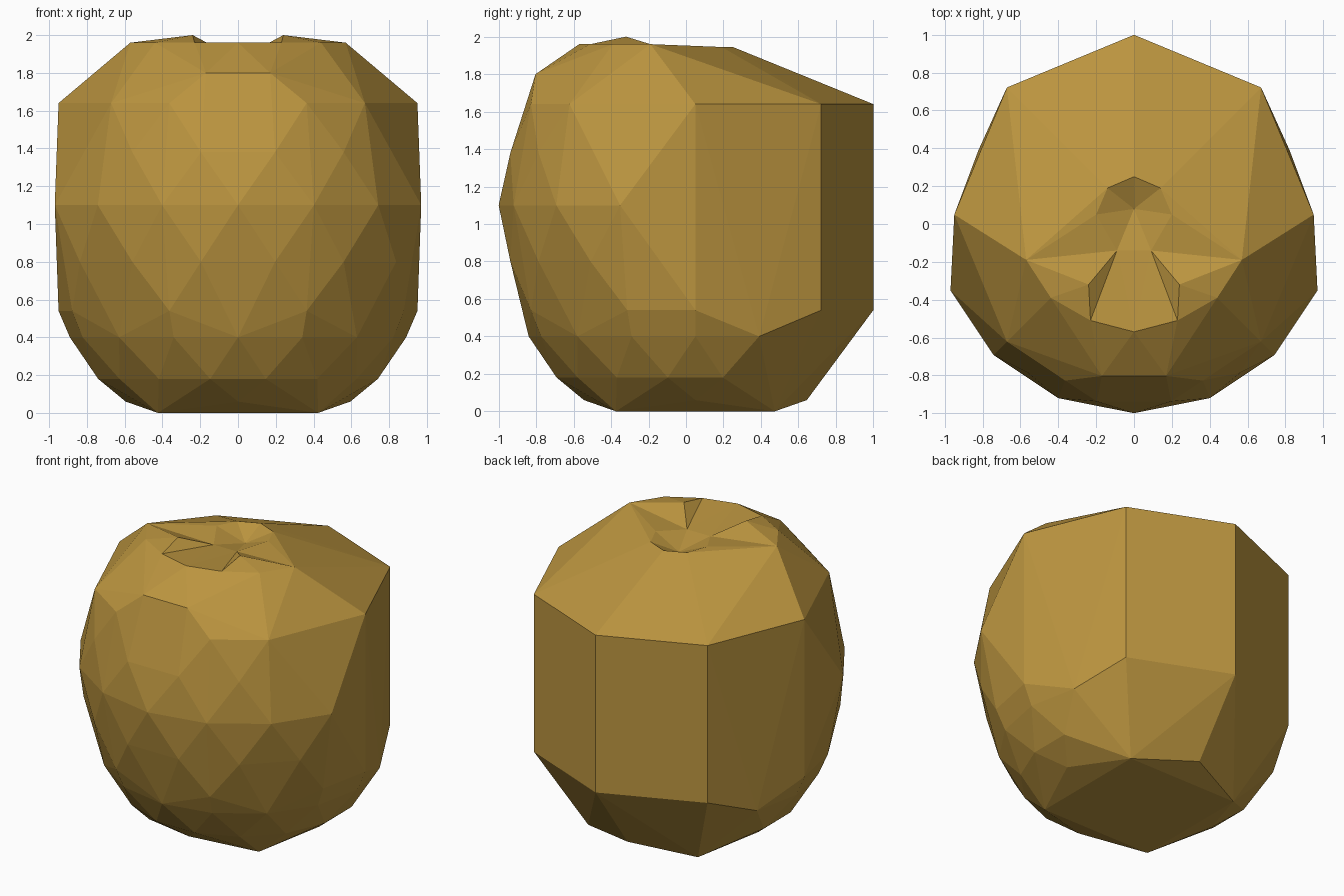
import bpy, bmesh
from math import sin, cos, radians

if "Cube" in bpy.data.objects:
    bpy.data.objects.remove(bpy.data.objects["Cube"])

CY = 0.05  # centre of the round body along y

# Body rings: height, radius, angles from the front
RINGS = [
    (0.00, 0.60, (45, 135)),
    (0.06, 0.595, (0, 22.5, 67.5, 90, 180)),
    (0.18, 0.755, (11.25, 33.75, 56.25, 78.75, 101.25)),
    (0.40, 0.89, (0, 22.5, 45, 67.5, 90, 112.5)),
    (0.54, 0.95, (22.5, 67.5, 90, 135, 180)),
    (0.80, 1.007, (11.25, 33.75, 56.25)),
    (1.10, 1.05, (0, 22.5, 45, 67.5)),
    (1.38, 1.007, (11.25, 33.75)),
    (1.64, 0.95, (22.5, 45, 90, 135, 180)),
    (1.80, 0.87, (11.25,)),
]
# Rim around the top hollow, and points inside it
TOP = {
    "A": (0, -0.57, 1.96), "B": (0.23, -0.51, 1.96), "D": (0.44, -0.39, 1.96),
    "E": (0.57, -0.19, 1.96), "F": (0.14, 0.19, 1.945), "G": (0, 0.25, 1.945),
    "P": (0.24, -0.32, 2.0), "Q": (0.09, -0.14, 1.92),
    "S": (0.20, 0.05, 1.95), "C": (0, 0.08, 1.87),
}
HOLLOW = "ABQ BPQ BDP DEP PEQ ESQ SCQ SFC FGC EFS".split()

bm = bmesh.new()


def mirrored(p):
    for s in ((1, -1) if p[0] > 1e-4 else (1,)):
        bm.verts.new((s * p[0], p[1], p[2]))


for z, r, angles in RINGS:
    for a in angles:
        mirrored((r * sin(radians(a)), CY - r * cos(radians(a)), z))
for k in "ABDEFG":
    mirrored(TOP[k])

# Faceted body skin
hull = bmesh.ops.convex_hull(bm, input=bm.verts[:])
inner = [v for v in set(hull["geom_interior"]) if isinstance(v, bmesh.types.BMVert)]
bmesh.ops.delete(bm, geom=inner, context='VERTS')

# Open the flat top and fit the puckered hollow
lid = [f for f in bm.faces if all(v.co.z > 1.9 for v in f.verts)]
bmesh.ops.delete(bm, geom=lid, context='FACES_ONLY')


def tri(points):
    bm.faces.new([bm.verts.new(p) for p in points])


for names in HOLLOW:
    for s in (1, -1):
        tri([(s * TOP[k][0], TOP[k][1], TOP[k][2]) for k in names[::s]])
q, c, a = TOP["Q"], TOP["C"], TOP["A"]
m = (-q[0], q[1], q[2])
tri([a, q, m])
tri([q, c, m])

bmesh.ops.remove_doubles(bm, verts=bm.verts[:], dist=0.001)
loose = [e for e in bm.edges if not e.link_faces]
bmesh.ops.delete(bm, geom=loose, context='EDGES')
bmesh.ops.recalc_face_normals(bm, faces=bm.faces[:])

mesh = bpy.data.meshes.new("faceted_body")
bm.to_mesh(mesh)
bm.free()
body = bpy.data.objects.new("faceted_body", mesh)
bpy.context.collection.objects.link(body)

mat = bpy.data.materials.new("golden_brown")
mat.diffuse_color = (0.5, 0.3, 0.05, 1)
mat.use_nodes = True
mat.node_tree.nodes["Principled BSDF"].inputs["Base Color"].default_value = mat.diffuse_color
mesh.materials.append(mat)
